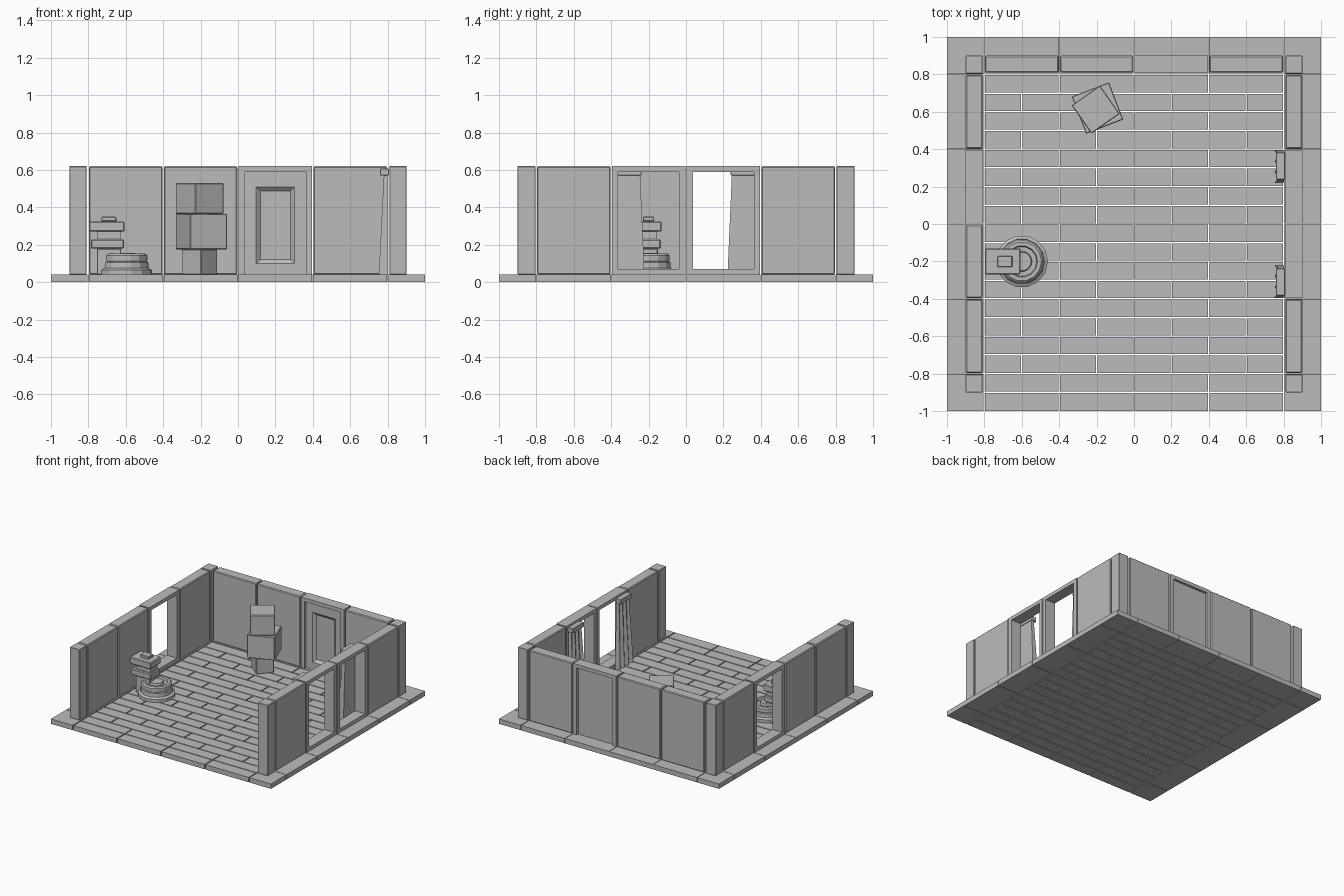
import bpy, bmesh, math
from mathutils import Matrix, Vector

if "Cube" in bpy.data.objects:
    bpy.data.objects.remove(bpy.data.objects["Cube"])

grey = bpy.data.materials.new("stone grey")
grey.diffuse_color = (0.5, 0.5, 0.5, 1)
grey.use_nodes = True
grey.node_tree.nodes["Principled BSDF"].inputs["Base Color"].default_value = grey.diffuse_color
G = 0.004          # half joint width
F, T = 0.04, 0.62  # floor top, wall top
IN, OUT = 0.81, 0.90


def finish(name, bm, bevel=0.0):
    bmesh.ops.recalc_face_normals(bm, faces=bm.faces)
    me = bpy.data.meshes.new(name)
    bm.to_mesh(me)
    bm.free()
    me.materials.append(grey)
    ob = bpy.data.objects.new(name, me)
    bpy.context.collection.objects.link(ob)
    if bevel:
        m = ob.modifiers.new("bevel", "BEVEL")
        m.width, m.segments = bevel, 1
    return ob


def add_box(bm, x0, x1, y0, y1, z0, z1, rot=0.0):
    c = Vector(((x0 + x1) / 2, (y0 + y1) / 2, (z0 + z1) / 2))
    mat = (Matrix.Translation(c) @ Matrix.Rotation(rot, 4, 'Z')
           @ Matrix.Diagonal((x1 - x0, y1 - y0, z1 - z0, 1)))
    return bmesh.ops.create_cube(bm, size=1, matrix=mat)["verts"]


def boxes(name, items, bevel=0.0):
    bm = bmesh.new()
    for b in items:
        add_box(bm, *b)
    return finish(name, bm, bevel)


# Floor bricks in running bond; the two front rows are not staggered
bricks = []
for r in range(18):
    y = 0.8 - 0.1 * r
    cuts = [-0.8, -0.4, 0, 0.4, 0.8]
    if r % 2 and r < 17:
        cuts = [-0.8, -0.6, -0.2, 0.2, 0.6, 0.8]
    y0 = y - 0.1 if r == 17 else y - 0.1 + G
    for a, b in zip(cuts, cuts[1:]):
        bricks.append((a + G, b - G, y0, y - G, 0, F))
boxes("floor_bricks", bricks)

# Border slabs beneath and outside the walls
slabs = []
side_cuts = [-1, -0.8, -0.4, 0, 0.4, 0.8, 1]
for s in (-1, 1):
    for a, b in zip(side_cuts, side_cuts[1:]):
        a2 = a if a == -1 else a + 0.002
        b2 = b if b == 1 else b - 0.002
        x0, x1 = sorted((s * (0.8 + G), s * 1.0))
        slabs.append((x0, x1, a2, b2, 0, F))
for a, b in zip(side_cuts[1:-1], side_cuts[2:-1]):
    slabs.append((a + 0.002, b - 0.002, 0.8 + G, 1, 0, F))
boxes("border_slabs", slabs)

# Solid wall panels
panels = []
for a in (-0.8, -0.4, 0.4):
    panels.append((a + G, a + 0.4 - G, IN, OUT, F, T))
for a in (-0.8, -0.4, 0.4):
    panels.append((-OUT, -IN, a + G, a + 0.4 - G, F, T))
for a in (-0.8, 0.4):
    panels.append((IN, OUT, a + G, a + 0.4 - G, F, T))
boxes("wall_panels", panels, 0.006)

# Corner and end posts
posts = []
for s in (-1, 1):
    x0, x1 = sorted((s * IN, s * OUT))
    posts.append((x0, x1, 0.8 + G, OUT, F, T))
    posts.append((x0, x1, -OUT, -0.8 - G, F, T))
boxes("wall_posts", posts, 0.003)


# Window frames
def window(name, x0, x1, a):
    l, r, w = a + G, a + 0.4 - G, 0.033
    boxes(name, [
        (x0, x1, l, l + w, F, T), (x0, x1, r - w, r, F, T),
        (x0, x1, l + w, r - w, F, 0.07), (x0, x1, l + w, r - w, 0.59, T)])


window("left_window_frame", -OUT, -IN, 0.0)
window("right_window_frame_back", IN, OUT, 0.0)
window("right_window_frame_front", IN, OUT, -0.4)

# Door frame and door leaf with a sunken panel facing the room
boxes("door_frame", [
    (G, 0.037, IN, OUT, F, T), (0.363, 0.4 - G, IN, OUT, F, T),
    (0.037, 0.363, IN, OUT, 0.59, T)])
bm = bmesh.new()
add_box(bm, 0.037, 0.363, 0.83, 0.88, F, 0.59)
bm.faces.ensure_lookup_table()
face = min(bm.faces, key=lambda f: f.calc_center_median().y)
bmesh.ops.inset_region(bm, faces=[face], thickness=0.06, use_even_offset=True)
for v in face.verts:
    if v.co.z > 0.3:
        v.co.z = 0.51
bmesh.ops.inset_region(bm, faces=[face], thickness=0.022, depth=-0.02,
                       use_even_offset=True)
finish("door_leaf", bm)

# Stack of three turned crates
for name, x, y, s, z0, z1, deg in (
        ("bottom_crate", -0.205, 0.615, 0.137, F, 0.175, 50),
        ("middle_crate", -0.195, 0.62, 0.213, 0.175, 0.365, 21),
        ("top_crate", -0.205, 0.612, 0.185, 0.365, 0.53, 35)):
    h = s / 2
    boxes(name, [(x - h, x + h, y - h, y + h, z0, z1, math.radians(deg))], 0.004)

# Round stepped drum
bm = bmesh.new()
profile = [(0, F), (0.14, F), (0.14, 0.065), (0.122, 0.075), (0.12, 0.105),
           (0.112, 0.11), (0.115, 0.115), (0.115, 0.143), (0.105, 0.152),
           (0.085, 0.152), (0.08, 0.135), (0.055, 0.135), (0.05, 0.155), (0, 0.155)]
vs = [bm.verts.new((r, 0, z)) for r, z in profile]
es = [bm.edges.new(p) for p in zip(vs, vs[1:])]
bmesh.ops.spin(bm, geom=vs + es, cent=(0, 0, 0), axis=(0, 0, 1),
               angle=math.tau, steps=14)
bmesh.ops.remove_doubles(bm, verts=bm.verts, dist=1e-4)
bmesh.ops.translate(bm, verts=bm.verts, vec=(-0.6, -0.2, 0))
finish("round_drum", bm)

# Stand with stacked blocks behind the drum
boxes("stand_post", [(-0.755, -0.625, -0.25, -0.15, F, 0.18)], 0.004)
boxes("stand_lower_block", [(-0.787, -0.61, -0.265, -0.135, 0.18, 0.23)], 0.006)
boxes("stand_middle_block", [(-0.755, -0.625, -0.245, -0.155, 0.23, 0.27)])
boxes("stand_upper_block", [(-0.797, -0.607, -0.27, -0.13, 0.27, 0.325)], 0.006)
boxes("stand_cap", [(-0.73, -0.65, -0.23, -0.17, 0.325, 0.35)], 0.004)

# Window drapes: folded cloth widening to the floor, with a box on top
for s, label in ((-1, "front"), (1, "back")):
    bm = bmesh.new()
    rings = []
    for z, ya, yb, xin, amp in ((F, 0.222, 0.392, 0.765, 0.012),
                                (0.575, 0.245, 0.375, 0.785, 0.005)):
        n = 18
        ring = []
        for i in range(n + 1):
            t = i / n
            ring.append((xin - amp * math.cos(t * 3 * math.tau),
                         s * (ya + (yb - ya) * t), z))
        ring += [(0.803, s * yb, z), (0.803, s * ya, z)]
        rings.append([bm.verts.new(p) for p in ring])
    lo, hi = rings
    for i in range(len(lo)):
        j = (i + 1) % len(lo)
        bm.faces.new((lo[i], lo[j], hi[j], hi[i]))
    bm.faces.new(lo)
    bm.faces.new(hi)
    ob = finish("drape_" + label, bm)
    bpy.context.view_layer.objects.active = ob
    ob.select_set(True)
    bpy.ops.object.shade_smooth_by_angle(angle=math.radians(45))
    ob.select_set(False)
    y0, y1 = sorted((s * 0.238, s * 0.382))
    boxes("drape_box_" + label, [(0.76, 0.807, y0, y1, 0.57, 0.608)], 0.003)
